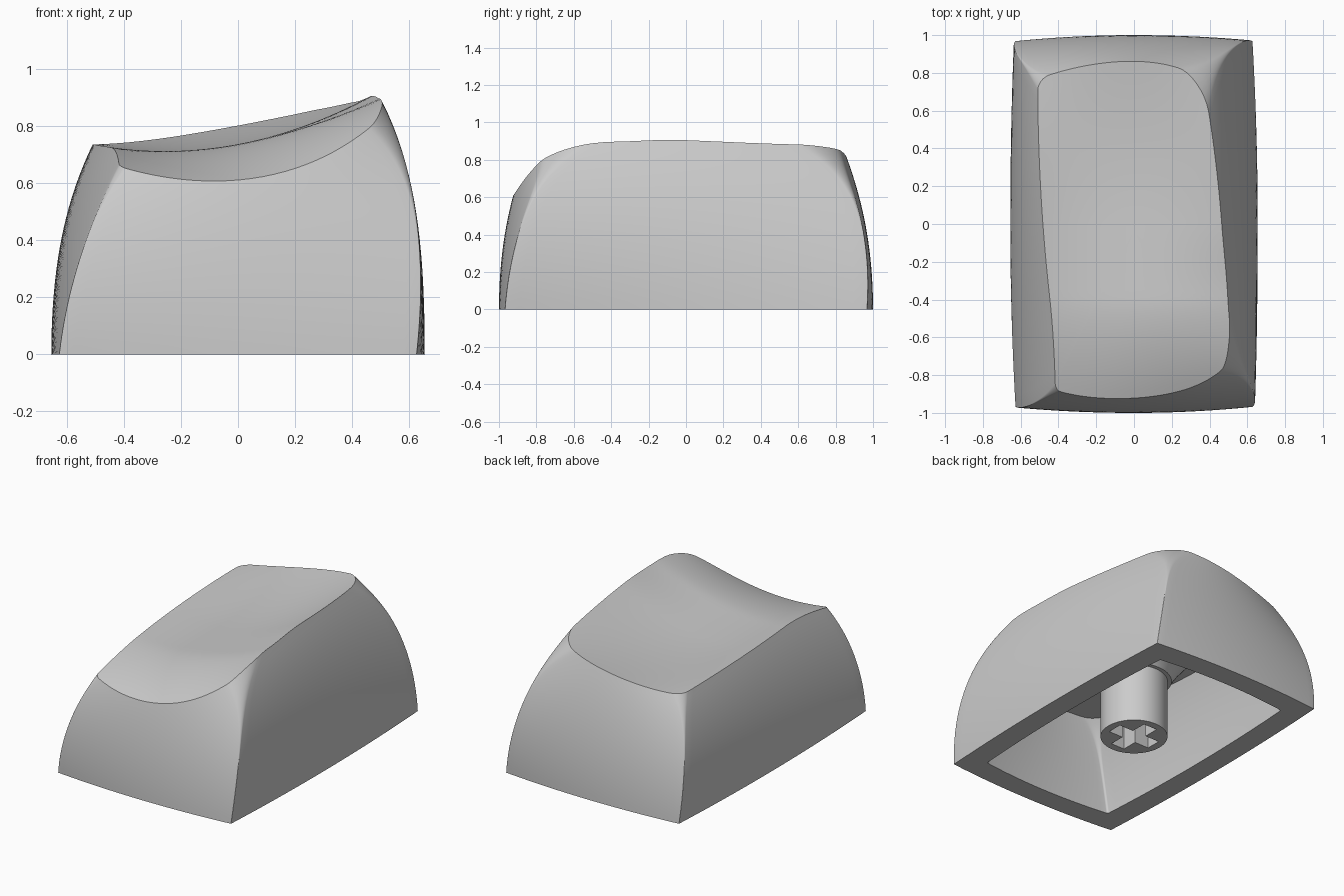
import bpy, bmesh, math
from mathutils import Vector

cube = bpy.data.objects.get("Cube")
if cube:
    bpy.data.objects.remove(cube, do_unlink=True)

grey = bpy.data.materials.new("plain_grey")
grey.use_nodes = True
grey.diffuse_color = (0.6, 0.6, 0.6, 1)
grey.node_tree.nodes["Principled BSDF"].inputs["Base Color"].default_value = grey.diffuse_color

SIDE, CORNER = 26, 8          # outline steps per side and per corner
RISE, RINGS = 20, 22          # steps up the wall and across the top


def make_object(name, bm):
    bmesh.ops.recalc_face_normals(bm, faces=bm.faces)
    mesh = bpy.data.meshes.new(name)
    bm.to_mesh(mesh)
    bm.free()
    mesh.materials.append(grey)
    obj = bpy.data.objects.new(name, mesh)
    bpy.context.collection.objects.link(obj)
    return obj


def smooth(obj):
    bpy.ops.object.select_all(action='DESELECT')
    obj.select_set(True)
    bpy.context.view_layer.objects.active = obj
    bpy.ops.object.shade_smooth_by_angle(angle=math.radians(30))


# Tilted, dished top that rolls down at the front
def dish(x, y):
    back, front = max(y, 0) / 0.86, max(-y - 0.4, 0) / 0.52
    flatten = math.sin(math.pi * min(max(-y / 0.9, 0), 1)) ** 2
    curve = 0.37 - 0.25 * back ** 2
    return (0.737 + 0.19 * x + curve * x * x + 0.065 * back ** 2
            - 0.11 * flatten * max(x, 0) ** 2
            - 0.125 * (1 + x) * front ** 1.7)


# Flat ceiling of the hollow
def ceiling(x, y):
    return 0.57


# Rounded rectangle as (corner signs, next corner signs, angle, side fraction)
def outline_keys():
    keys = []
    signs = [(1, 1), (-1, 1), (-1, -1), (1, -1)]
    for i, s in enumerate(signs):
        for k in range(CORNER + 1):
            keys.append((s, s, i * 90 + 90 * k / CORNER, 0))
        nxt = signs[(i + 1) % 4]
        for k in range(1, SIDE):
            keys.append((s, nxt, i * 90 + 90, k / SIDE))
    return keys


# Outline point at height z: bulged sides, growing corners, slight twist
def outline(key, z, inset):
    a, b, angle, t = key
    q = z * z
    bx, by = 0.03 + 0.025 * q, 0.035 + 0.05 * q + 0.09 * q * q
    hx = 0.655 - 0.24 * q - 0.06 * q * q - inset
    hy = 1 - 0.215 * q - inset
    r = 0.003 + 0.35 * q ** 3 + inset * (0.06 + 12 * q ** 3)
    cx, cy = hx - bx - r, hy - by - r
    ang = math.radians(angle)
    x = (a[0] + (b[0] - a[0]) * t) * cx + r * math.cos(ang)
    y = (a[1] + (b[1] - a[1]) * t) * cy + r * math.sin(ang)
    x, y = (x * (1 + bx / (hx - bx) * (1 - (y / hy) ** 2)),
            y * (1 + by / (hy - by) * (1 - (x / hx) ** 2)))
    c, s = math.cos(0.115 * z), math.sin(0.115 * z)
    return x * c - y * s + 0.054 * q, x * s + y * c


# Height at which a wall line meets the roof surface
def meet(key, inset, roof):
    lo, hi = 0.0, 1.05
    for _ in range(30):
        mid = (lo + hi) / 2
        if mid < roof(*outline(key, mid, inset)):
            lo = mid
        else:
            hi = mid
    return lo


def join_rings(bm, lower, upper):
    n = len(lower)
    for i in range(n):
        j = (i + 1) % n
        bm.faces.new((lower[i], lower[j], upper[j], upper[i]))


# Wall and roof surface; returns its bottom ring
def shell(bm, inset, roof):
    keys = outline_keys()
    tops = [meet(k, inset, roof) for k in keys]
    rings = []
    for step in range(RISE + 1):
        ring = []
        for key, top in zip(keys, tops):
            z = top * step / RISE
            ring.append(bm.verts.new((*outline(key, z, inset), z)))
        rings.append(ring)
    centre = Vector((0, -0.03))
    rim = [v.co.xy for v in rings[-1]]
    for step in range(1, RINGS):
        ring = []
        for p in rim:
            x, y = p.lerp(centre, step / RINGS)
            ring.append(bm.verts.new((x, y, roof(x, y))))
        rings.append(ring)
    for lower, upper in zip(rings, rings[1:]):
        join_rings(bm, lower, upper)
    tip = bm.verts.new((*centre, roof(*centre)))
    last = rings[-1]
    for i in range(len(last)):
        bm.faces.new((last[i], last[(i + 1) % len(last)], tip))
    return rings[0]


# Hollow cap: outer shell, inner shell and the flat rim between them
bm = bmesh.new()
outer = shell(bm, 0, dish)
inner = shell(bm, 0.145, ceiling)
join_rings(bm, outer, inner)
cap = make_object("cap_shell", bm)
smooth(cap)


def ellipse(rx, ry):
    return [(rx * math.cos(a), ry * math.sin(a))
            for a in (2 * math.pi * i / 64 for i in range(64))]


# Flared support between stem and ceiling
bm = bmesh.new()
rings = []
for step in range(9):
    t = step / 8
    f = t ** 1.3
    rings.append([bm.verts.new((x, y, 0.39 + 0.19 * t))
                  for x, y in ellipse(0.23 + 0.13 * f, 0.23 + 0.3 * f)])
for lower, upper in zip(rings, rings[1:]):
    join_rings(bm, lower, upper)
bm.faces.new(rings[0])
bm.faces.new(rings[-1])
smooth(make_object("stem_support", bm))


# Prism from a closed profile
def prism(name, points, z0, z1):
    bm = bmesh.new()
    base = bm.faces.new([bm.verts.new((x, y, z0)) for x, y in points])
    ext = bmesh.ops.extrude_face_region(bm, geom=[base])
    for v in ext["geom"]:
        if isinstance(v, bmesh.types.BMVert):
            v.co.z = z1
    return make_object(name, bm)


# Stem with a cross-shaped socket
stem = prism("stem", ellipse(0.205, 0.205), 0, 0.4)
L, W = 0.155, 0.05
cross = []
for q in range(4):
    c, s = round(math.cos(q * math.pi / 2)), round(math.sin(q * math.pi / 2))
    for x, y in ((L, -W), (L, W), (W, W)):
        cross.append((x * c - y * s, x * s + y * c))
cutter = prism("socket_cutter", cross, -0.1, 0.32)
cutter.hide_render = True
cut = stem.modifiers.new("socket", 'BOOLEAN')
cut.operation, cut.solver, cut.object = 'DIFFERENCE', 'EXACT', cutter
bpy.context.view_layer.objects.active = stem
bpy.ops.object.modifier_apply(modifier="socket")
bpy.data.objects.remove(cutter, do_unlink=True)
smooth(stem)
